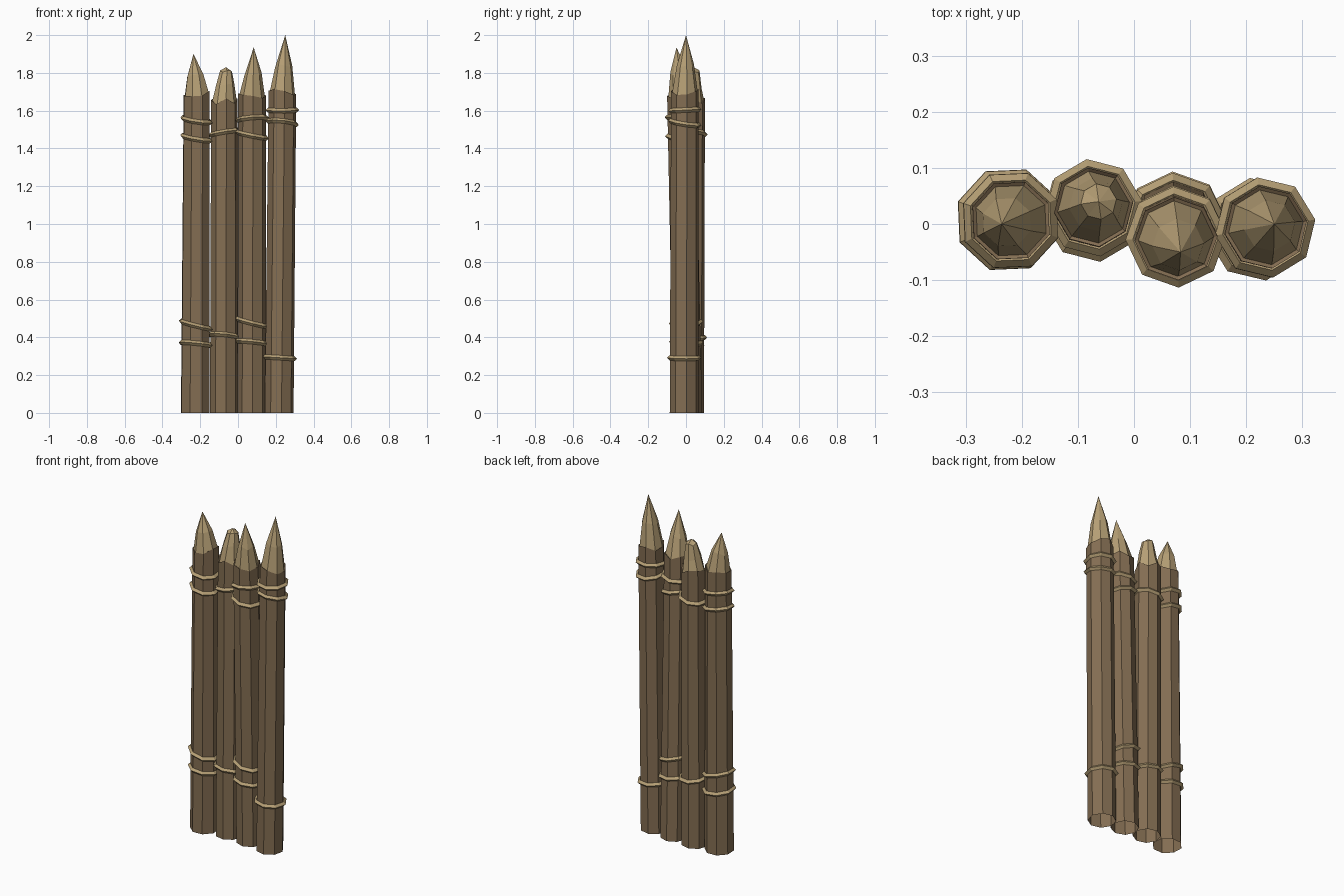
import bpy, bmesh, math, random
from mathutils import Vector

if "Cube" in bpy.data.objects:
    bpy.data.objects.remove(bpy.data.objects["Cube"])

random.seed(4)
SIDES = 8


def material(name, rgb):
    m = bpy.data.materials.new(name)
    m.diffuse_color = (*rgb, 1)
    m.use_nodes = True
    m.node_tree.nodes["Principled BSDF"].inputs["Base Color"].default_value = m.diffuse_color
    return m


BARK = material("brown bark", (0.23, 0.155, 0.085))
PALE = material("pale cut wood and rope", (0.47, 0.35, 0.18))


def finish(bm, name, mats):
    bmesh.ops.recalc_face_normals(bm, faces=bm.faces)
    me = bpy.data.meshes.new(name)
    bm.to_mesh(me)
    bm.free()
    for m in mats:
        me.materials.append(m)
    ob = bpy.data.objects.new(name, me)
    bpy.context.collection.objects.link(ob)
    return ob


def ring(bm, centre, r, phase, jitter=0.0):
    out = []
    for i in range(SIDES):
        a = math.radians(phase) + math.tau * i / SIDES
        dz = random.uniform(-jitter, jitter)
        out.append(bm.verts.new(Vector(centre) + Vector((r * math.cos(a), r * math.sin(a), dz))))
    return out


def bridge(bm, a, b, mat=0):
    n = len(a)
    for i in range(n):
        j = (i + 1) % n
        bm.faces.new((a[i], a[j], b[j], b[i])).material_index = mat


def stake(name, base, rim, rim_z, tip, phase, r0, r1, blunt):
    bm = bmesh.new()
    # hollow-bottomed trunk with an uneven rim
    low = ring(bm, (*base, 0), r0, phase)
    top = ring(bm, (*rim, rim_z), r1, phase, 0.018)
    bridge(bm, low, top)
    inner = []
    c = Vector((*rim, 0))
    for v in top:
        p = c + (v.co - c) * 0.91
        inner.append(bm.verts.new((p.x, p.y, v.co.z - 0.004)))
    bridge(bm, top, inner)
    # whittled point
    tip = Vector(tip)
    mid_c = Vector((*rim, rim_z)).lerp(tip, 0.45)
    mid = ring(bm, mid_c, r1 * (0.68 if blunt else 0.62), phase, 0.015)
    bridge(bm, inner, mid, 1)
    if blunt:
        end = ring(bm, tip - Vector((0, 0, 0.022)), 0.032, phase, 0.006)
        bridge(bm, mid, end, 1)
        mid = end
    apex = bm.verts.new(tip)
    for i in range(SIDES):
        bm.faces.new((mid[i], mid[(i + 1) % SIDES], apex)).material_index = 1
    finish(bm, name, (BARK, PALE))


def rope(name, centre, r, phase, z, sx, sy):
    # tilted band with a diamond section
    bm = bmesh.new()
    t = 0.013
    loops = []
    for dr, dz in ((-t, 0), (0, t), (t, 0), (0, -t)):
        vs = ring(bm, (centre[0], centre[1], z + dz), r + dr, phase)
        for v in vs:
            v.co.z += sx * (v.co.x - centre[0]) + sy * (v.co.y - centre[1])
        loops.append(vs)
    for i in range(4):
        bridge(bm, loops[i], loops[(i + 1) % 4])
    finish(bm, name, (PALE,))


# base xy, rim xy, rim z, tip, phase, base radius, rim radius, blunt, ropes (z, x slope, y slope)
STAKES = [
    ((-0.226, 0.008), (-0.219, 0.006), 1.69, (-0.236, 0.0, 1.90), 25, 0.081, 0.073, False,
     [(1.55, -0.15, 0.12), (1.455, -0.17, 0.1), (0.465, -0.25, 0.05), (0.365, -0.1, -0.05)]),
    ((-0.073, 0.020), (-0.072, 0.030), 1.65, (-0.063, 0.04, 1.83), 8, 0.076, 0.071, True,
     [(1.482, 0.16, -0.08), (0.407, -0.1, -0.12)]),
    ((0.073, 0.010), (0.075, -0.026), 1.68, (0.083, -0.05, 1.935), 3, 0.076, 0.074, False,
     [(1.555, 0.08, -0.12), (1.47, -0.2, 0.05), (0.478, -0.25, 0.05), (0.373, -0.1, -0.05)]),
    ((0.218, -0.010), (0.235, -0.006), 1.70, (0.25, 0.0, 2.0), 9, 0.077, 0.074, False,
     [(1.603, 0.0, 0.05), (1.535, -0.1, -0.15), (0.292, -0.06, 0.0)]),
]

for n, (base, rim, rz, tip, ph, r0, r1, blunt, ropes) in enumerate(STAKES, 1):
    stake(f"stake_{n}", base, rim, rz, tip, ph, r0, r1, blunt)
    for k, (z, sx, sy) in enumerate(ropes, 1):
        t = z / rz
        c = Vector(base).lerp(Vector(rim), t)
        rope(f"rope_band_{n}_{k}", c, r0 + (r1 - r0) * t + 0.003, ph, z, sx, sy)
